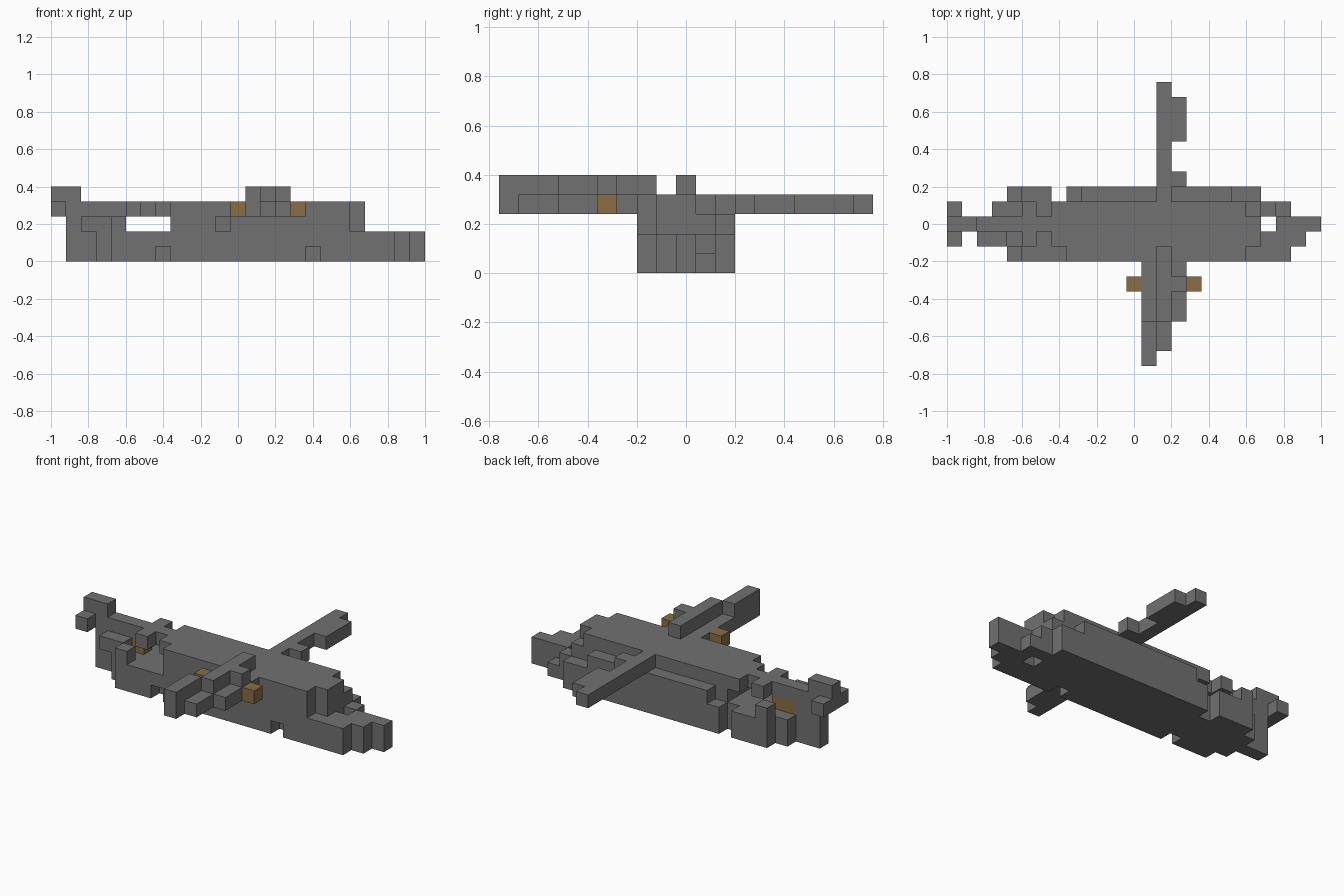
import bpy
import bmesh
from itertools import product
from mathutils import Vector

cube = bpy.data.objects.get("Cube")
if cube:
    bpy.data.objects.remove(cube, do_unlink=True)

UNIT = 0.08
ORIGIN = Vector((-1, -0.76, 0))


def make_material(name, rgb):
    mat = bpy.data.materials.new(name)
    mat.use_nodes = True
    colour = (*rgb, 1)
    mat.diffuse_color = colour
    mat.node_tree.nodes["Principled BSDF"].inputs["Base Color"].default_value = colour
    return mat


grey = make_material("dark grey", (0.165, 0.165, 0.165))
brown = make_material("bronze brown", (0.25, 0.155, 0.06))


def block_cells(boxes):
    """Grid cells covered by boxes given as x, y and z ranges."""
    cells = set()
    for xs, ys, zs in boxes:
        cells.update(product(range(*xs), range(*ys), range(*zs)))
    return cells


def build(name, mat, solid, cut=()):
    """Join blocks into one stepped shell with only its outer faces."""
    cells = block_cells(solid) - block_cells(cut)
    bm = bmesh.new()
    for cell in cells:
        for axis, side in product(range(3), (0, 1)):
            neighbour = list(cell)
            neighbour[axis] += 2 * side - 1
            if tuple(neighbour) in cells:
                continue
            u, v = (axis + 1) % 3, (axis + 2) % 3
            corners = []
            for du, dv in ((0, 0), (1, 0), (1, 1), (0, 1)):
                p = Vector(cell)
                p[axis] += side
                p[u] += du
                p[v] += dv
                corners.append(bm.verts.new(p * UNIT + ORIGIN))
            bm.faces.new(corners if side else corners[::-1])
    bmesh.ops.remove_doubles(bm, verts=bm.verts, dist=UNIT / 100)
    bmesh.ops.dissolve_limit(bm, angle_limit=0.01, verts=bm.verts, edges=bm.edges)
    mesh = bpy.data.meshes.new(name)
    bm.to_mesh(mesh)
    bm.free()
    mesh.materials.append(mat)
    obj = bpy.data.objects.new(name, mesh)
    bpy.context.collection.objects.link(obj)
    return obj


# Lower hull, with a stepped nose and small notches along the edges
build("lower_hull", grey, [
    ((4, 23), (7, 8), (0, 2)),
    ((3, 24), (8, 9), (0, 2)),
    ((1, 21), (9, 10), (0, 2)),
    ((22, 25), (9, 10), (0, 2)),
    ((3, 23), (10, 11), (0, 2)),
    ((4, 21), (11, 12), (0, 2)),
], cut=[
    ((7, 8), (7, 8), (0, 1)),
    ((17, 18), (7, 8), (0, 1)),
    ((7, 8), (11, 12), (0, 2)),
    ((22, 23), (10, 11), (1, 2)),
])

# Upper cabin, with a lower ledge along the back
build("upper_hull", grey, [
    ((8, 20), (7, 11), (2, 4)),
    ((20, 21), (8, 10), (2, 4)),
    ((20, 21), (10, 11), (2, 3)),
    ((9, 19), (11, 12), (2, 3)),
], cut=[((11, 12), (7, 8), (2, 3))])

# Tail spine, side blocks and fin
build("tail_spine", grey, [
    ((1, 3), (9, 10), (2, 3)),
    ((1, 8), (9, 10), (3, 4)),
    ((2, 4), (8, 9), (2, 3)),
])
build("tail_fin", grey, [((0, 2), (9, 10), (4, 5))])
build("tail_plane", grey, [((0, 1), (8, 11), (3, 4))])
build("tail_core", brown, [((3, 5), (9, 10), (2, 3))])

# Matching side blocks and struts on both sides of the tail
for label, outer, inner in (("front", 7, 8), ("back", 11, 10)):
    build(label + "_tail_block", grey, [((4, 5), (outer, outer + 1), (2, 3))])
    for i, x in enumerate((5, 7)):
        build(f"{label}_tail_strut_{i + 1}", grey,
              [((x, x + 1), (inner, inner + 1), (3, 4))])

# Front wing, tilted in steps
build("front_wing", grey, [
    ((13, 14), (0, 7), (3, 4)),
    ((14, 15), (1, 7), (3, 4)),
    ((15, 16), (3, 7), (3, 4)),
    ((13, 14), (0, 3), (4, 5)),
    ((14, 15), (3, 8), (4, 5)),
    ((15, 16), (5, 6), (4, 5)),
])

# Back wing, flat
build("back_wing", grey, [
    ((14, 15), (11, 19), (3, 4)),
    ((15, 16), (12, 13), (3, 4)),
    ((15, 16), (15, 18), (3, 4)),
])

# Engine ends either side of the front wing
for name, x in (("engine_rear", 12), ("engine_front", 16)):
    build(name, brown, [((x, x + 1), (5, 6), (3, 4))])
